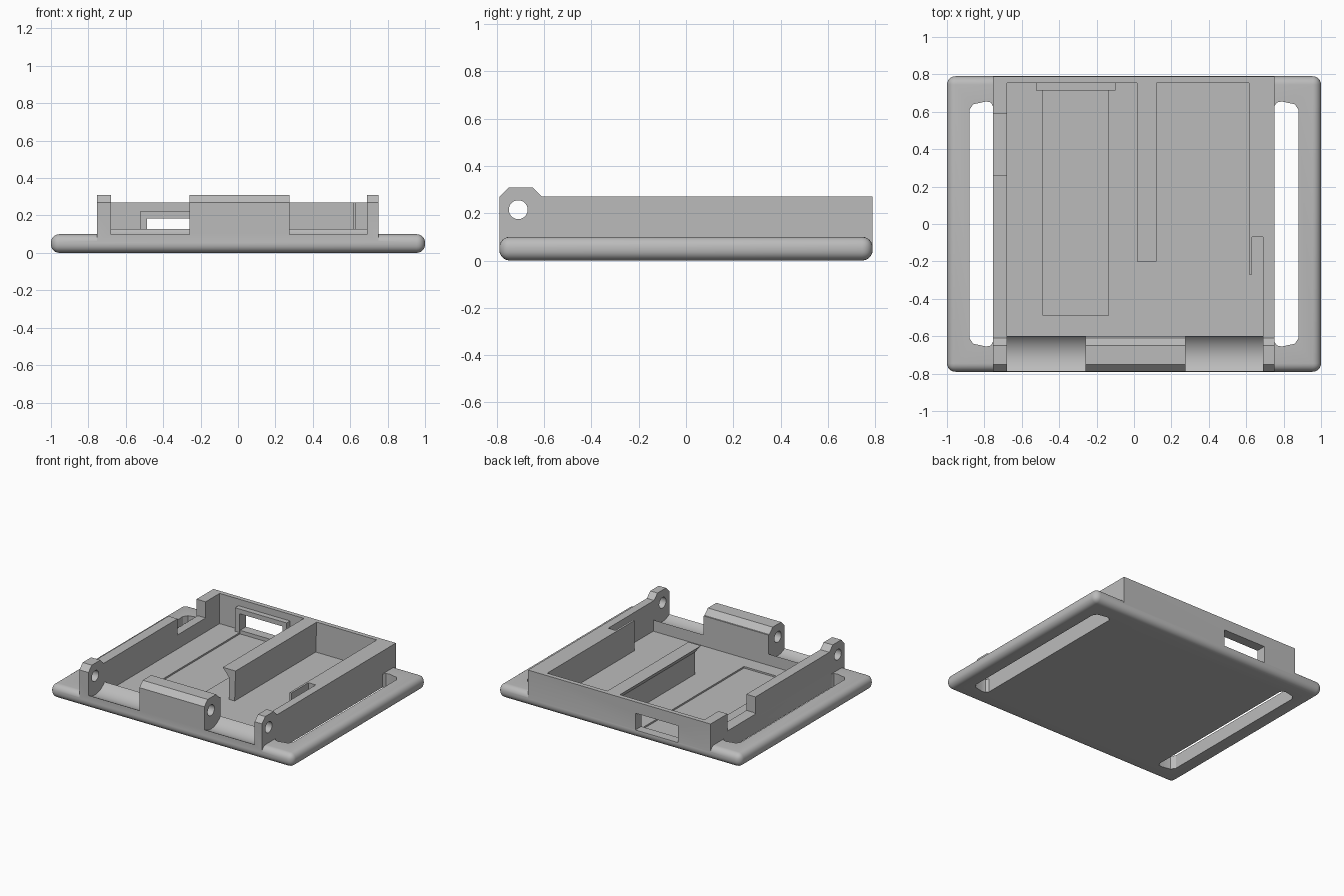
import bpy
import bmesh
import math
from mathutils import Vector

default_cube = bpy.data.objects.get("Cube")
if default_cube:
    bpy.data.objects.remove(default_cube, do_unlink=True)

grey = bpy.data.materials.new("light_grey")
grey.use_nodes = True
colour = (0.5, 0.5, 0.5, 1)
grey.diffuse_color = colour
grey.node_tree.nodes["Principled BSDF"].inputs["Base Color"].default_value = colour


def prism(name, axis, profile, start, end):
    """Extrude a 2D profile along an axis (profile in the other two axes, in order)."""
    def place(p, t):
        c = list(p)
        c.insert("xyz".index(axis), t)
        return Vector(c)
    bm = bmesh.new()
    face = bm.faces.new([bm.verts.new(place(p, start)) for p in profile])
    grown = bmesh.ops.extrude_face_region(bm, geom=[face])["geom"]
    moved = [v for v in grown if isinstance(v, bmesh.types.BMVert)]
    bmesh.ops.translate(bm, verts=moved, vec=place((0, 0), end - start))
    bmesh.ops.recalc_face_normals(bm, faces=bm.faces)
    mesh = bpy.data.meshes.new(name)
    bm.to_mesh(mesh)
    bm.free()
    mesh.materials.append(grey)
    obj = bpy.data.objects.new(name, mesh)
    bpy.context.collection.objects.link(obj)
    return obj


def box(name, x0, x1, y0, y1, z0, z1):
    return prism(name, "z", [(x0, y0), (x1, y0), (x1, y1), (x0, y1)], z0, z1)


def rod(name, radius, x0, x1, steps):
    turn = [2 * math.pi * i / steps for i in range(steps)]
    return prism(name, "x", [(HINGE_Y + radius * math.cos(a),
                              HINGE_Z + radius * math.sin(a)) for a in turn], x0, x1)


def apply_modifier(obj, mod):
    bpy.context.view_layer.objects.active = obj
    bpy.ops.object.modifier_apply(modifier=mod.name)


def combine(target, tool, operation):
    mod = target.modifiers.new("combine", "BOOLEAN")
    mod.operation = operation
    mod.solver = "EXACT"
    mod.object = tool
    apply_modifier(target, mod)
    bpy.data.objects.remove(tool, do_unlink=True)


def add(tool):
    combine(case, tool, "UNION")


def cut(tool):
    combine(case, tool, "DIFFERENCE")


HINGE_Y, HINGE_Z = -0.71, 0.215
FLOOR, RIM = 0.045, 0.27
LEFT, RIGHT, DEPTH = -0.755, 0.75, 0.789

# Rounded base plate
case = box("case", -1, 1, -0.79, 0.79, 0, 0.1)
bevel = case.modifiers.new("round", "BEVEL")
bevel.width = 0.045
bevel.segments = 6
apply_modifier(case, bevel)

# Raised body with three hinge lugs
add(box("body", LEFT, RIGHT, -DEPTH, DEPTH, 0.05, RIM))
lug = [(-DEPTH, 0.2), (-DEPTH, RIM), (-0.75, 0.31), (-0.65, 0.31), (-0.61, RIM), (-0.61, 0.2)]
for x0, x1 in ((LEFT, -0.68), (-0.26, 0.275), (0.69, RIGHT)):
    add(prism("lug", "x", lug, x0, x1))

# Interior, with a thicker side wall toward the back
cut(box("cavity", -0.68, 0.615, -0.6, 0.755, FLOOR, 1))
cut(box("side_recess", 0.5, 0.69, -0.6, -0.07, FLOOR, 1))

# Hinge barrel clearances and pin hole
for x0, x1 in ((-0.68, -0.26), (0.275, 0.69)):
    cut(rod("clearance", 0.14, x0, x1, 64))
cut(rod("pin_hole", 0.04, -1, 1, 32))

# Frame, floor channel and opening in the back wall
add(box("window_frame", -0.525, -0.1, 0.715, 0.77, 0.04, 0.22))
cut(box("channel", -0.487, -0.135, -0.49, 0.72, 0.033, 0.15))
cut(box("window", -0.487, -0.135, 0.7, 1, 0.06, 0.185))

# Notch in the side wall
cut(prism("notch", "y", [(-0.8, 0.12), (-0.74, 0.15), (-0.67, 0.15),
                         (-0.67, 0.4), (-0.8, 0.4)], 0.26, 0.59))

# Strap slots beside the body
slot = [(0.75, -0.63), (0.765, -0.65), (0.79, -0.655), (0.86, -0.64), (0.88, -0.61)]
slot += [(x, -y) for x, y in reversed(slot)]
for side in (1, -1):
    cut(prism("slot", "z", [(side * (x + (0.005 if side < 0 and x == 0.75 else 0)), y)
                            for x, y in slot], -0.1, 0.12))

# Flared dividing wall and thin fin
divider = prism("divider_wall", "y", [(0.065, 0.04), (0.112, 0.04), (0.12, RIM),
                                      (0.015, RIM), (0.065, 0.21)], -0.2, 0.77)
fin = box("side_fin", 0.615, 0.63, -0.27, -0.06, 0.04, RIM)

# Smooth the rounded surfaces, keep the edges crisp
bpy.ops.object.select_all(action="DESELECT")
for obj in (case, divider, fin):
    obj.select_set(True)
bpy.context.view_layer.objects.active = case
bpy.ops.object.shade_smooth_by_angle(angle=math.radians(30))
